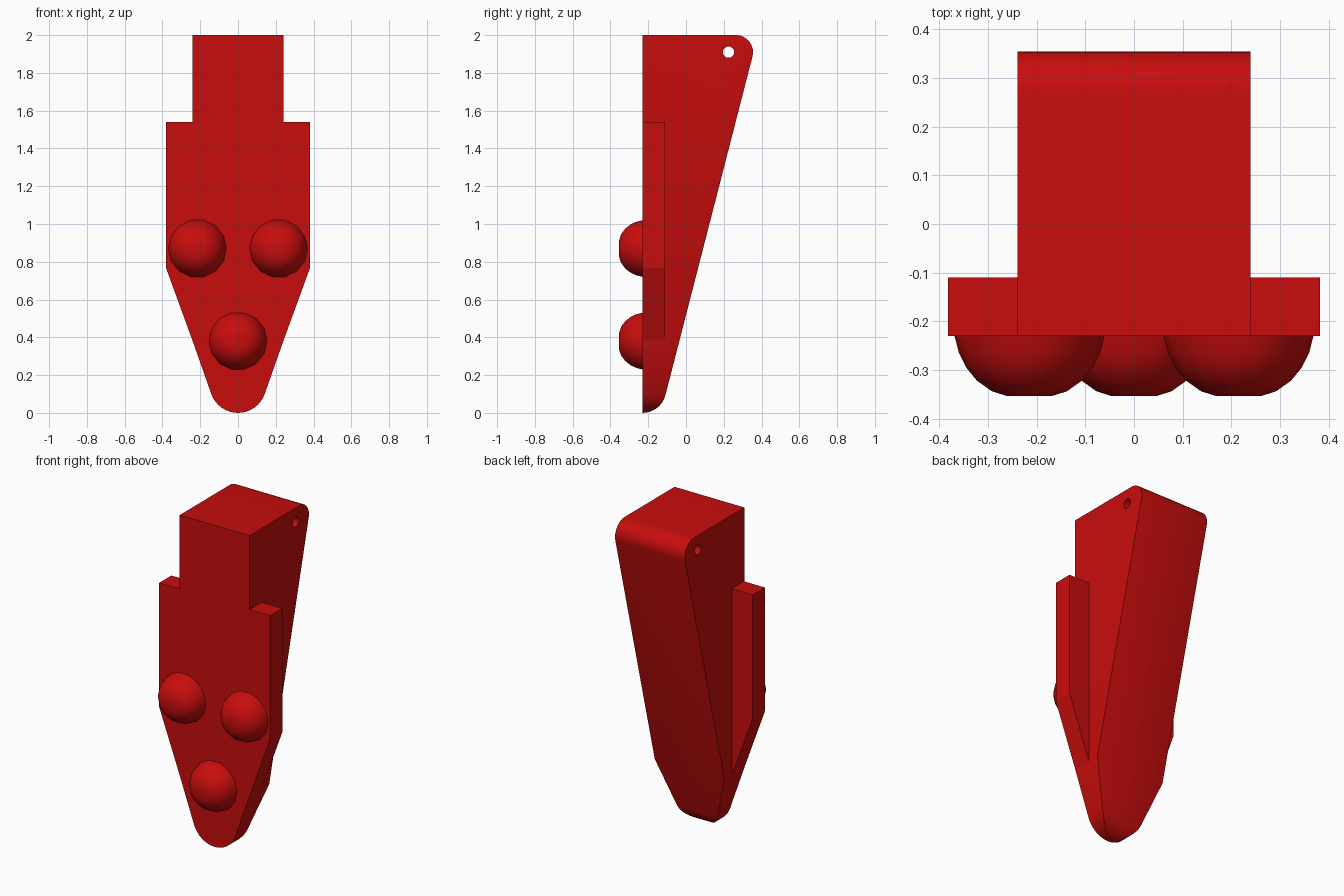
import bpy, bmesh
from math import sin, cos, pi, radians
from mathutils import Vector

cube = bpy.data.objects.get("Cube")
if cube:
    bpy.data.objects.remove(cube, do_unlink=True)

red = bpy.data.materials.new("red")
red.use_nodes = True
red.diffuse_color = (0.58, 0.004, 0.004, 1)
red.node_tree.nodes["Principled BSDF"].inputs["Base Color"].default_value = red.diffuse_color

FRONT, BACK = -0.23, 0.36


def arc(cx, cz, r, start, end, n):
    """Points on an arc, angles in degrees."""
    angles = [radians(start + (end - start) * i / n) for i in range(n + 1)]
    return [(cx + r * cos(a), cz + r * sin(a)) for a in angles]


def prism(bm, outline, y0, y1):
    """Extrude an (x, z) outline along y."""
    face = bm.faces.new([bm.verts.new((x, y0, z)) for x, z in outline])
    grown = bmesh.ops.extrude_face_region(bm, geom=[face])
    verts = [v for v in grown["geom"] if isinstance(v, bmesh.types.BMVert)]
    bmesh.ops.translate(bm, verts=verts, vec=(0, y1 - y0, 0))
    bmesh.ops.recalc_face_normals(bm, faces=bm.faces)


def finish(bm, name, smooth_angle=None):
    mesh = bpy.data.meshes.new(name)
    bm.to_mesh(mesh)
    bm.free()
    obj = bpy.data.objects.new(name, mesh)
    bpy.context.collection.objects.link(obj)
    mesh.materials.append(red)
    if smooth_angle:
        smooth(obj, smooth_angle)
    return obj


def smooth(obj, angle):
    bpy.ops.object.select_all(action="DESELECT")
    obj.select_set(True)
    bpy.context.view_layer.objects.active = obj
    bpy.ops.object.shade_smooth_by_angle(angle=radians(angle))


# Wedge body: front outline with a round tip
bm = bmesh.new()
tip = arc(0, 0.15, 0.15, 200, 340, 16)
prism(bm, tip + [(0.24, 0.38), (0.24, 2), (-0.24, 2), (-0.24, 0.38)], FRONT, BACK)

# Trim it to the side profile: rounded heel, sloping back, rounded top
profile = arc(FRONT, 0.125, 0.125, 270, 345.5, 8) + arc(0.265, 1.91, 0.09, -14.5, 90, 8)
for (ya, za), (yb, zb) in zip(profile, profile[1:]):
    normal = Vector((0, zb - za, ya - yb)).normalized()
    cut = bmesh.ops.bisect_plane(
        bm, geom=bm.verts[:] + bm.edges[:] + bm.faces[:], dist=1e-6,
        plane_co=(0, ya, za), plane_no=normal, clear_outer=True)
    rim = [e for e in cut["geom_cut"] if isinstance(e, bmesh.types.BMEdge) and e.is_boundary]
    if rim:
        bmesh.ops.contextual_create(bm, geom=rim)
bmesh.ops.recalc_face_normals(bm, faces=bm.faces)

# Soften the long edges between the sides and the sloping back
soft = []
for e in bm.edges:
    if len(e.link_faces) == 2:
        a, b = sorted((f.normal for f in e.link_faces), key=lambda n: abs(n.x))
        if abs(b.x) > 0.9 and abs(a.x) < 0.1 and a.y > 0.3:
            soft.append(e)
bmesh.ops.bevel(bm, geom=soft, offset=0.012, segments=4, profile=0.5,
                affect="EDGES", clamp_overlap=True)
body = finish(bm, "wedge_body")

# Pin hole through the upper back corner
bm = bmesh.new()
prism(bm, arc(0, 0, 0.03, 0, 337.5, 15), -0.5, 0.5)
cutter = finish(bm, "pin_hole_cutter")
cutter.rotation_euler.z = pi / 2
cutter.location = (0, 0.225, 1.91)
cutter.hide_render = True
hole = body.modifiers.new("pin_hole", "BOOLEAN")
hole.operation, hole.solver, hole.object = "DIFFERENCE", "EXACT", cutter
bpy.context.view_layer.update()
graph = bpy.context.evaluated_depsgraph_get()
drilled = bpy.data.meshes.new_from_object(body.evaluated_get(graph))
body.modifiers.clear()
body.data = drilled
bpy.data.objects.remove(cutter, do_unlink=True)
smooth(body, 30)

# Side wings, flush with the front
for side, name in ((1, "left_wing"), (-1, "right_wing")):
    bm = bmesh.new()
    wing = [(0.235, 0.38), (0.24, 0.38), (0.382, 0.77), (0.382, 1.54), (0.235, 1.54)]
    prism(bm, [(side * x, z) for x, z in wing], FRONT, -0.11)
    finish(bm, name)

# Domed studs on the front
dome = [(0.154, 0), (0.145, 0.035), (0.13, 0.065), (0.108, 0.092), (0.077, 0.114), (0.045, 0.124)]
SIDES = 14
for name, x, z in (("left_stud", 0.215, 0.87), ("right_stud", -0.215, 0.87), ("lower_stud", 0, 0.38)):
    bm = bmesh.new()
    rings = [[bm.verts.new((x + r * cos(2 * pi * i / SIDES), FRONT - d,
                            z + r * sin(2 * pi * i / SIDES))) for i in range(SIDES)]
             for r, d in dome]
    for low, high in zip(rings, rings[1:]):
        for i in range(SIDES):
            j = (i + 1) % SIDES
            bm.faces.new((low[i], low[j], high[j], high[i]))
    bm.faces.new(rings[-1])
    bm.faces.new(rings[0][::-1])
    bmesh.ops.recalc_face_normals(bm, faces=bm.faces)
    finish(bm, name, 40)
